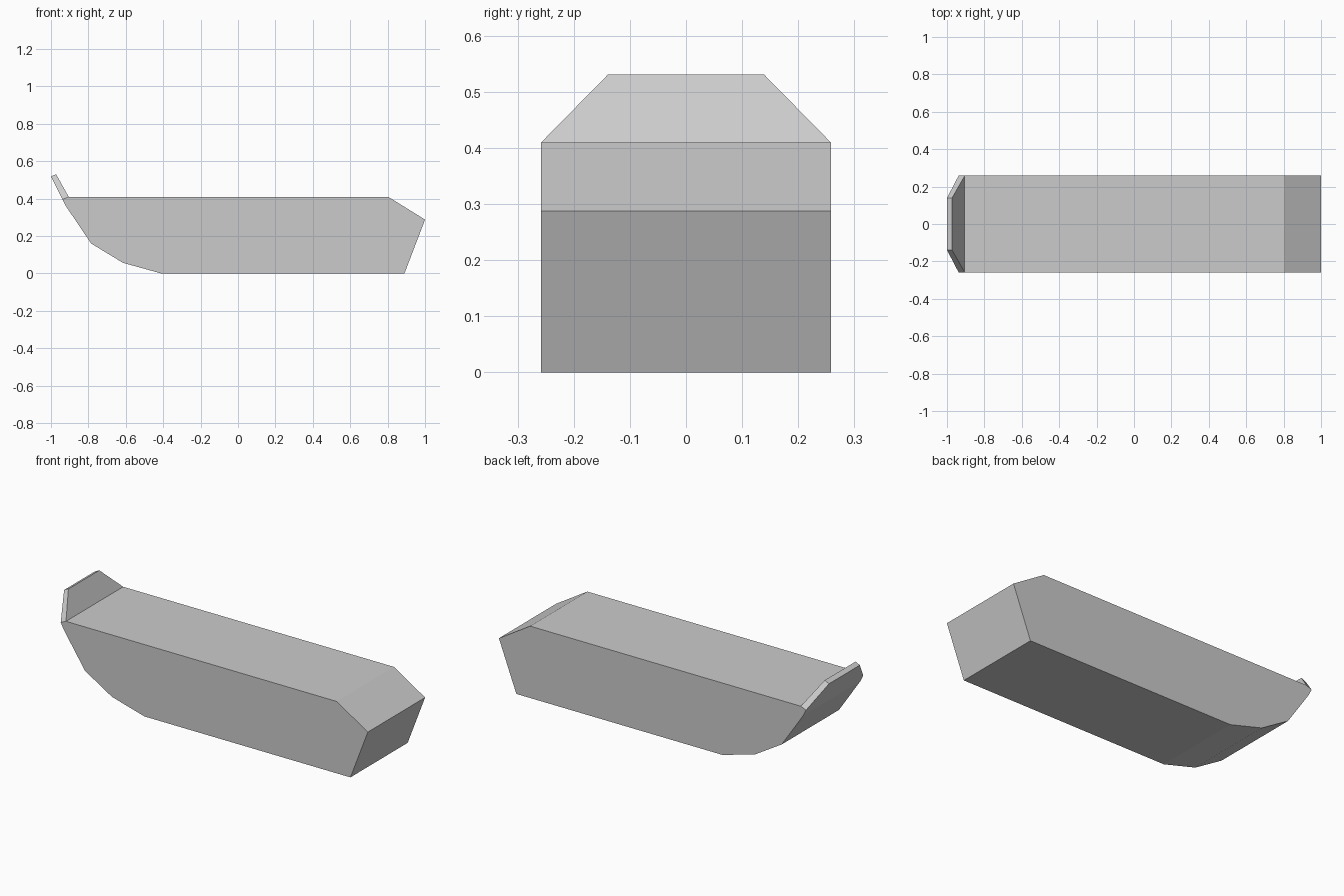
import bpy
import bmesh

cube = bpy.data.objects.get("Cube")
if cube:
    bpy.data.objects.remove(cube, do_unlink=True)

HALF_WIDTH = 0.258
LIP_TOP_HALF_WIDTH = 0.139

grey = bpy.data.materials.new("plain grey")
grey.use_nodes = True
colour = (0.6, 0.6, 0.6, 1)
grey.diffuse_color = colour
grey.node_tree.nodes["Principled BSDF"].inputs["Base Color"].default_value = colour


def slab(name, profile):
    """Join the two sides of a profile of (x, z, half width) points."""
    bm = bmesh.new()
    right = [bm.verts.new((x, -w, z)) for x, z, w in profile]
    left = [bm.verts.new((x, w, z)) for x, z, w in profile]
    bm.faces.new(right)
    bm.faces.new(left[::-1])
    for i in range(len(profile)):
        j = (i + 1) % len(profile)
        bm.faces.new((right[i], left[i], left[j], right[j]))
    bmesh.ops.recalc_face_normals(bm, faces=bm.faces)
    mesh = bpy.data.meshes.new(name)
    bm.to_mesh(mesh)
    bm.free()
    mesh.materials.append(grey)
    obj = bpy.data.objects.new(name, mesh)
    bpy.context.collection.objects.link(obj)
    return obj


# Hull with a curved bow and a sloped stern
hull_points = [(-0.905, 0.41), (-0.938, 0.396), (-0.92, 0.36), (-0.785, 0.16),
               (-0.615, 0.057), (-0.41, 0), (0.89, 0), (1, 0.288), (0.803, 0.41)]
slab("hull", [(x, z, HALF_WIDTH) for x, z in hull_points])

# Raised bow lip, narrowing towards its top
slab("bow_lip", [(-0.938, 0.396, HALF_WIDTH), (-0.905, 0.41, HALF_WIDTH),
                 (-0.973, 0.531, LIP_TOP_HALF_WIDTH), (-1, 0.518, LIP_TOP_HALF_WIDTH)])
